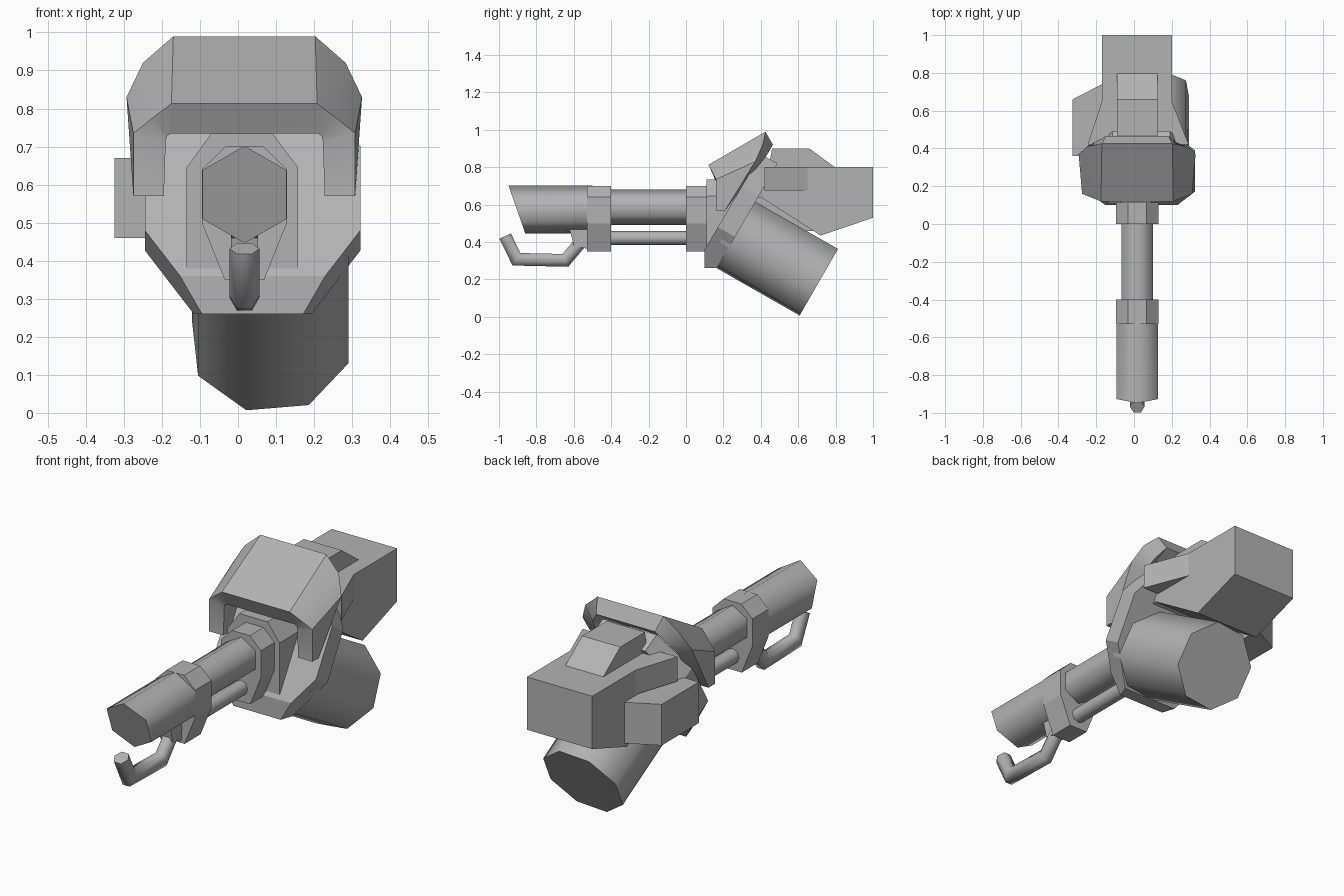
import bpy, bmesh, math
from mathutils import Vector

cube = bpy.data.objects.get("Cube")
if cube:
    bpy.data.objects.remove(cube, do_unlink=True)

mat = bpy.data.materials.new("plain grey")
mat.use_nodes = True
grey = (0.45, 0.45, 0.45, 1)
mat.diffuse_color = grey
mat.node_tree.nodes["Principled BSDF"].inputs["Base Color"].default_value = grey

CX = 0.017  # barrel centre line


def loft(name, loops, smooth=0, closed=False, cuts=()):
    """Skin matching point loops; cap the ends or join them into a ring."""
    bm = bmesh.new()
    rows = [[bm.verts.new(p) for p in loop] for loop in loops]
    n = len(rows[0])
    pairs = list(zip(rows, rows[1:]))
    if closed:
        pairs.append((rows[-1], rows[0]))
    else:
        bm.faces.new(rows[0])
        bm.faces.new(rows[-1])
    for a, b in pairs:
        for i in range(n):
            j = (i + 1) % n
            bm.faces.new((a[i], a[j], b[j], b[i]))
    for point, normal in cuts:
        res = bmesh.ops.bisect_plane(bm, geom=bm.verts[:] + bm.edges[:] + bm.faces[:],
                                     plane_co=point, plane_no=normal, clear_outer=True)
        rim = [e for e in res["geom_cut"] if isinstance(e, bmesh.types.BMEdge)]
        bmesh.ops.contextual_create(bm, geom=rim)
    bmesh.ops.recalc_face_normals(bm, faces=bm.faces[:])
    mesh = bpy.data.meshes.new(name)
    bm.to_mesh(mesh)
    bm.free()
    mesh.materials.append(mat)
    obj = bpy.data.objects.new(name, mesh)
    bpy.context.collection.objects.link(obj)
    if smooth:
        bpy.ops.object.select_all(action="DESELECT")
        obj.select_set(True)
        bpy.context.view_layer.objects.active = obj
        bpy.ops.object.shade_smooth_by_angle(angle=math.radians(smooth))
    return obj


def ring(n, r, phase=90):
    angles = [math.radians(phase + 360 * i / n) for i in range(n)]
    return [(r * math.cos(a), r * math.sin(a)) for a in angles]


def along_y(name, outline, y0, y1, smooth=0):
    return loft(name, [[(x, y, z) for x, z in outline] for y in (y0, y1)], smooth)


def along_x(name, outline, x0, x1, cuts=()):
    return loft(name, [[(x, y, z) for y, z in outline] for x in (x0, x1)], cuts=cuts)


def along_z(name, outline, z0, z1):
    return loft(name, [[(x, y, z) for x, y in outline] for z in (z0, z1)])


# Muzzle with slanted mouth
hexa = [(CX + x, 0.574 + z) for x, z in ring(6, 0.128)]
loft("muzzle", [[(x, -0.95 + (0.705 - z) * 0.35, z) for x, z in hexa],
                [(x, -0.5, z) for x, z in hexa]], 65)

# Barrel tubes
along_y("upper_barrel", [(CX + x, 0.585 + z) for x, z in ring(6, 0.095)], -0.42, 0.03, 65)
along_y("lower_pipe", [(CX + x, 0.422 + z) for x, z in ring(8, 0.038)], -0.42, 0.03, 50)

# Collars
half = [(0.05, 0.70), (0.112, 0.64), (0.112, 0.50), (0.052, 0.35)]
collar = [(CX + x, z) for x, z in half] + [(CX - x, z) for x, z in reversed(half)]
along_y("front_collar", collar, -0.53, -0.40)
along_y("rear_collar", collar, 0.0, 0.13)

# Hooked igniter under the muzzle
path = [Vector(p) for p in ((-0.967, 0.432), (-0.906, 0.308), (-0.645, 0.302),
                            (-0.575, 0.385), (-0.5, 0.45))]
rings = []
for i, p in enumerate(path):
    before = (p - path[i - 1]).normalized() if i else (path[1] - p).normalized()
    after = (path[i + 1] - p).normalized() if i < len(path) - 1 else before
    tangent = (before + after).normalized()
    normal = Vector((-tangent.y, tangent.x)) / max(0.5, tangent.dot(before))
    rings.append([(CX + a, p.x + normal.x * b, p.y + normal.y * b)
                  for a, b in ring(6, 0.039, 0)])
loft("igniter_hook", rings, 65)
along_x("hook_bracket", [(-0.66, 0.47), (-0.62, 0.46), (-0.60, 0.38), (-0.51, 0.36), (-0.51, 0.5)],
        CX - 0.035, CX + 0.035)

# Mounting block
along_y("mounting_block", [(-0.135, 0.38), (0.158, 0.38), (0.158, 0.645), (0.09, 0.735),
                           (-0.07, 0.735), (-0.135, 0.645)], 0.11, 0.34)

# Tilted shield plate with its corners cut along its own axis
axis = Vector((0, 0.866, -0.5))
cuts = []
for side, x in ((-1, -0.245), (1, 0.322)):
    for z, up in ((0.48, -1), (0.70, 1)):
        edge = Vector((-side * 0.17, up * 0.13, up * 0.22))
        normal = axis.cross(edge).normalized()
        if normal.z * up < 0:
            normal = -normal
        cuts.append((Vector((x, 0.1 + (z - 0.36) * 0.59, z)), normal))
along_x("shield_plate", [(0.1, 0.26), (0.165, 0.26), (0.49, 0.82), (0.40, 0.87), (0.1, 0.36)],
        -0.245, 0.322, cuts)

# Fuel tank, square to the plate
up = Vector((0, 0.5, 0.866))
tank = []
for end in ((0.085, 0.22, 0.465), (0.085, 0.71, 0.185)):
    tank.append([Vector(end) + Vector((a, 0, 0)) + up * b for a, b in ring(8, 0.215, 28)])
loft("fuel_tank", tank, 50)

# Rear body
along_x("rear_body", [(0.33, 0.62), (0.40, 0.64), (0.72, 0.435), (1.0, 0.53), (1.0, 0.80),
                      (0.42, 0.80)], -0.17, 0.2)
along_z("body_shoulders", [(-0.245, 0.42), (0.29, 0.42), (0.2, 0.65), (-0.17, 0.65)], 0.675, 0.80)
loft("top_hump", [[(x, y, z) for x in (-0.09, 0.125) for y, z in row][:2]
                  + [(0.125, y, z) for y, z in reversed(row)]
                  for row in (((0.44, 0.79), (0.81, 0.79)), ((0.46, 0.90), (0.66, 0.90)))])

# Box on the right flank
along_z("side_box", [(-0.325, 0.36), (-0.325, 0.66), (-0.16, 0.745), (-0.16, 0.36)], 0.46, 0.67)

# Arched hood: four rails joined into a hollow shell
front_out = [(-0.275, 0.16, 0.57), (-0.275, 0.16, 0.735), (-0.225, 0.14, 0.775),
             (-0.175, 0.12, 0.813)]
back_out = [(-0.275, 0.21, 0.57), (-0.293, 0.37, 0.83), (-0.25, 0.41, 0.92),
            (-0.17, 0.425, 0.99)]
back_in = [(-0.195, 0.21, 0.57), (-0.215, 0.38, 0.80), (-0.195, 0.43, 0.86),
           (-0.15, 0.465, 0.92)]
front_in = [(-0.195, 0.16, 0.57), (-0.19, 0.16, 0.715), (-0.187, 0.16, 0.728),
            (-0.175, 0.16, 0.735)]


def mirrored(rail):
    return rail + [(0.033 - x, y, z) for x, y, z in reversed(rail)]


rails = [mirrored(r) for r in (front_out, back_out, back_in, front_in)]
loft("hood", list(zip(*rails)), 35)
